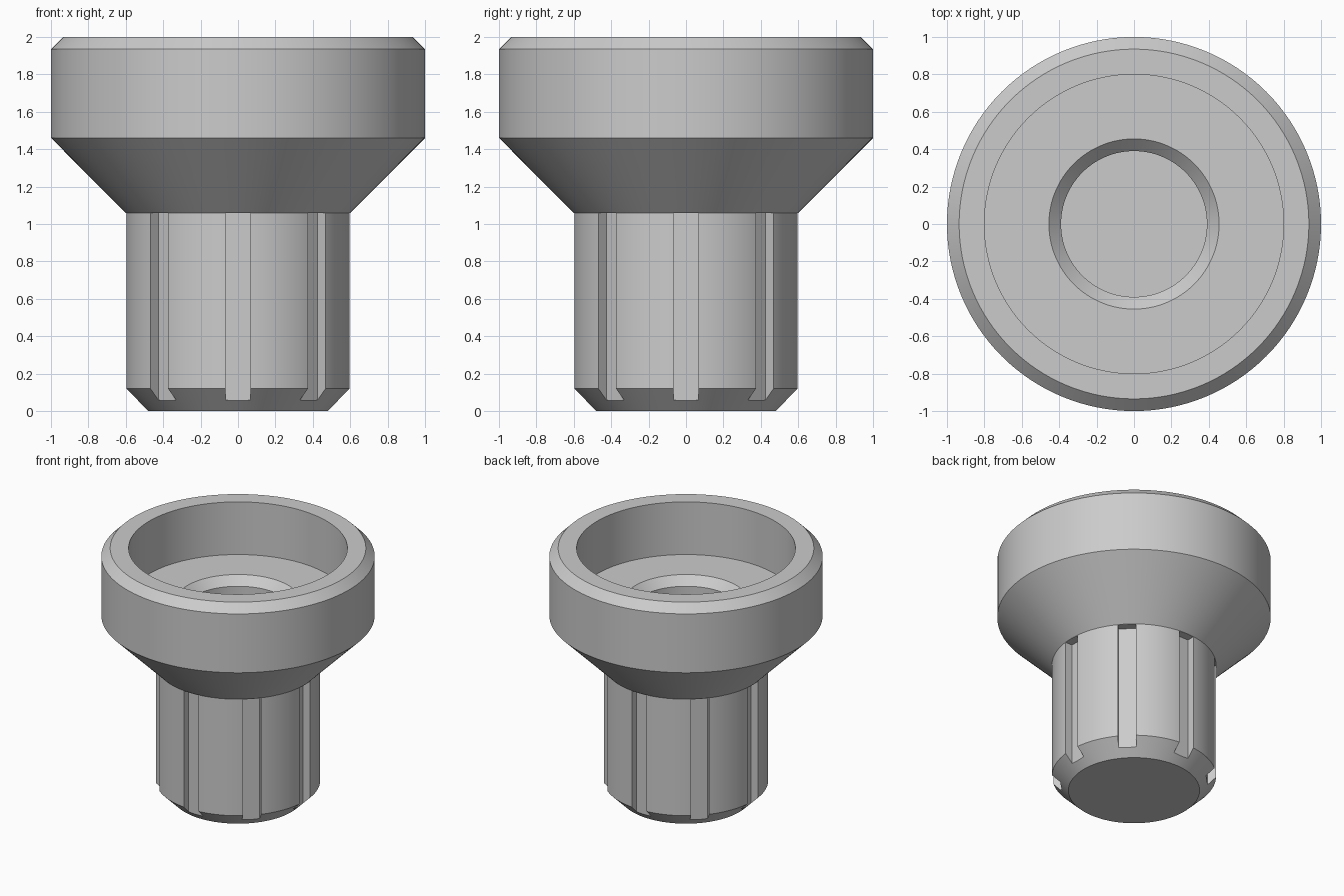
import bpy, bmesh
from math import radians
from mathutils import Matrix, Vector

cube = bpy.data.objects.get("Cube")
if cube:
    bpy.data.objects.remove(cube, do_unlink=True)

SEGMENTS = 128
GROOVES = 8

grey = bpy.data.materials.new("plain grey")
grey.use_nodes = True
colour = (0.6, 0.6, 0.6, 1)
grey.diffuse_color = colour
grey.node_tree.nodes["Principled BSDF"].inputs["Base Color"].default_value = colour


def make_object(name, bm):
    bmesh.ops.recalc_face_normals(bm, faces=bm.faces)
    mesh = bpy.data.meshes.new(name)
    bm.to_mesh(mesh)
    bm.free()
    obj = bpy.data.objects.new(name, mesh)
    bpy.context.collection.objects.link(obj)
    mesh.materials.append(grey)
    return obj


def lathe(name, profile):
    """Closed solid of revolution; the profile starts and ends on a flat cap."""
    bm = bmesh.new()
    rings = []
    for r, z in profile:
        ring = bmesh.ops.create_circle(bm, segments=SEGMENTS, radius=r,
                                       matrix=Matrix.Translation((0, 0, z)))
        rings.append(ring["verts"])
    for low, high in zip(rings, rings[1:]):
        for i in range(SEGMENTS):
            j = (i + 1) % SEGMENTS
            bm.faces.new((low[i], low[j], high[j], high[i]))
    bm.faces.new(rings[0])
    bm.faces.new(rings[-1])
    return make_object(name, bm)


# Flanged plug: chamfered shaft, conical flare, chamfered rim, recess, blind bore
plug = lathe("flanged_plug", [
    (0.48, 0), (0.6, 0.12), (0.6, 1.06), (1, 1.46), (1, 1.935), (0.935, 2),
    (0.8, 2), (0.8, 1.575), (0.455, 1.575), (0.39, 1.51), (0.39, 0.2)])

# Flat-bottomed grooves around the shaft
inner, outer, bottom, top, width = 0.535, 0.7, 0.04, 1.058, 0.133
bm = bmesh.new()
for k in range(GROOVES):
    place = (Matrix.Rotation(radians(360 / GROOVES * k), 4, "Z")
             @ Matrix.Translation(((inner + outer) / 2, 0, (bottom + top) / 2))
             @ Matrix.Diagonal(Vector((outer - inner, width, top - bottom, 1))))
    bmesh.ops.create_cube(bm, size=1, matrix=place)
cutter = make_object("groove_cutter", bm)
cutter.hide_render = True

cut = plug.modifiers.new("grooves", "BOOLEAN")
cut.operation = "DIFFERENCE"
cut.solver = "EXACT"
cut.object = cutter

bpy.ops.object.select_all(action="DESELECT")
plug.select_set(True)
bpy.context.view_layer.objects.active = plug
bpy.ops.object.modifier_apply(modifier=cut.name)
bpy.data.objects.remove(cutter, do_unlink=True)
bpy.ops.object.shade_smooth_by_angle(angle=radians(30))
